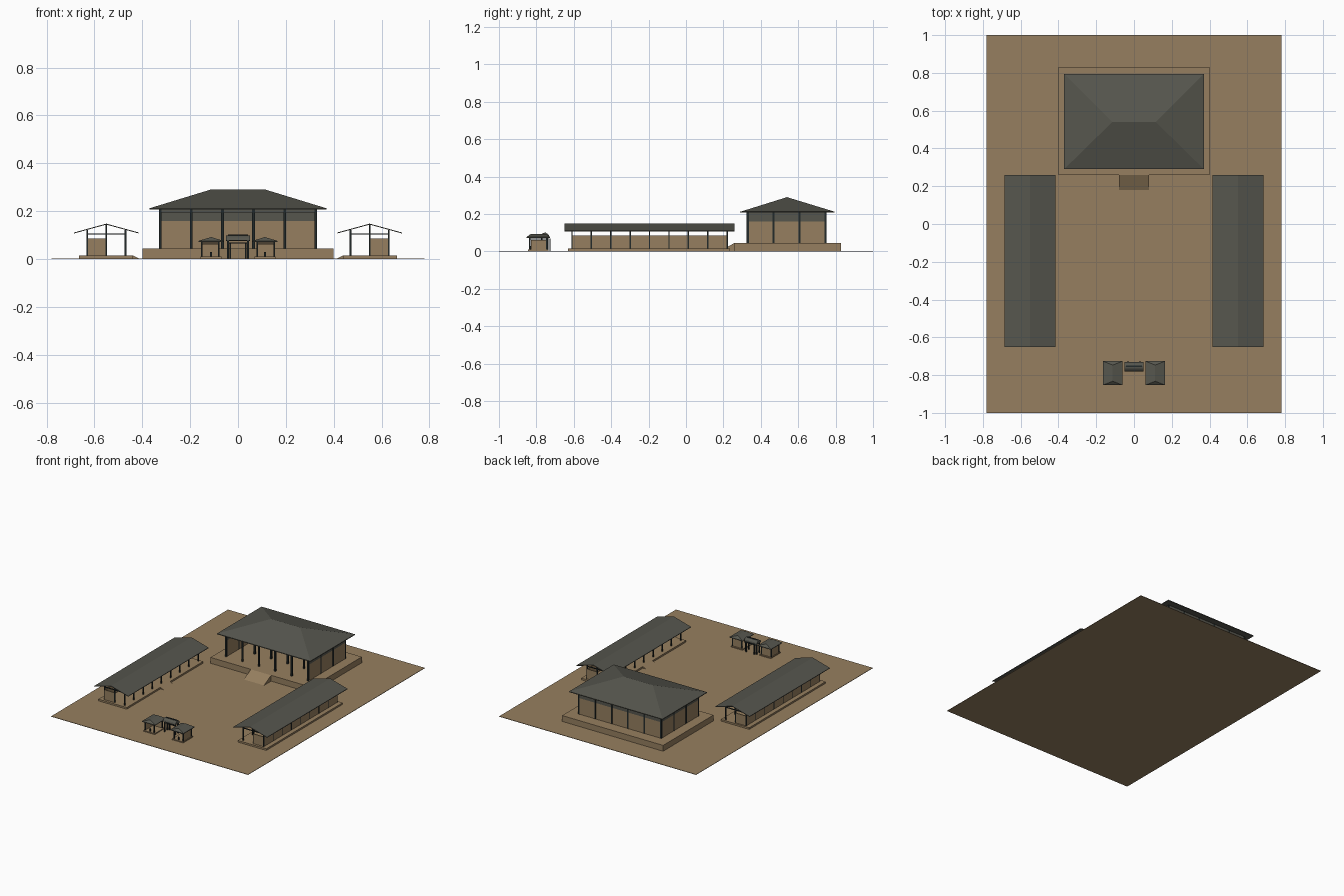
import bpy, bmesh

if "Cube" in bpy.data.objects:
    bpy.data.objects.remove(bpy.data.objects["Cube"])


def material(name, rgb):
    m = bpy.data.materials.new(name)
    m.diffuse_color = (*rgb, 1)
    m.use_nodes = True
    m.node_tree.nodes["Principled BSDF"].inputs["Base Color"].default_value = m.diffuse_color
    return m


TAN = material("tan earth", (0.305, 0.212, 0.115))
SLATE = material("grey tile", (0.093, 0.093, 0.076))
DARK = material("dark timber", (0.016, 0.023, 0.023))


def finish(name, bm, mat):
    bmesh.ops.recalc_face_normals(bm, faces=bm.faces)
    me = bpy.data.meshes.new(name)
    bm.to_mesh(me)
    bm.free()
    me.materials.append(mat)
    ob = bpy.data.objects.new(name, me)
    bpy.context.collection.objects.link(ob)
    return ob


def add_box(bm, x0, x1, y0, y1, z0, z1):
    v = [bm.verts.new((x, y, z)) for z in (z0, z1)
         for x, y in ((x0, y0), (x1, y0), (x1, y1), (x0, y1))]
    for f in ((0, 1, 2, 3), (4, 5, 6, 7), (0, 1, 5, 4), (1, 2, 6, 5), (2, 3, 7, 6), (3, 0, 4, 7)):
        bm.faces.new([v[i] for i in f])


def boxes(name, items, mat):
    bm = bmesh.new()
    for b in items:
        add_box(bm, *b)
    return finish(name, bm, mat)


def post(x, y, z0, z1, r):
    return (x - r, x + r, y - r, y + r, z0, z1)


def prism(name, tri, axis, a, b, mat):
    """Extrude a profile along x or y from a to b."""
    bm = bmesh.new()
    ends = []
    for t in (a, b):
        ends.append([bm.verts.new((t, p, z) if axis == 'x' else (p, t, z)) for p, z in tri])
    n = len(tri)
    for e in ends:
        bm.faces.new(e)
    for i in range(n):
        j = (i + 1) % n
        bm.faces.new((ends[0][i], ends[0][j], ends[1][j], ends[1][i]))
    return finish(name, bm, mat)


def hip_roof(name, x0, x1, y0, y1, z0, z1, ridge, t):
    """Hipped roof with an eave edge of height t; ridge gives its two end points."""
    bm = bmesh.new()
    c = ((x0, y0), (x1, y0), (x1, y1), (x0, y1))
    lo = [bm.verts.new((x, y, z0)) for x, y in c]
    up = [bm.verts.new((x, y, z0 + t)) for x, y in c]
    p, q = [bm.verts.new((x, y, z1)) for x, y in ridge]
    bm.faces.new(lo)
    for i in range(4):
        j = (i + 1) % 4
        bm.faces.new((lo[i], lo[j], up[j], up[i]))
    if ridge[0][1] == ridge[1][1]:      # ridge along x
        faces = ((up[0], up[1], q, p), (up[1], up[2], q), (up[2], up[3], p, q), (up[3], up[0], p))
    else:                               # ridge along y
        faces = ((up[0], up[1], p), (up[1], up[2], q, p), (up[2], up[3], q), (up[3], up[0], p, q))
    for f in faces:
        bm.faces.new(f)
    return finish(name, bm, SLATE)


# Courtyard ground
boxes("ground", [(-0.78, 0.78, -1, 1, 0, 0.003)], TAN)

# Main hall: terrace, ramp, three walls with an open front
boxes("hall_terrace", [(-0.4, 0.4, 0.26, 0.83, 0.003, 0.045)], TAN)
prism("hall_ramp", [(0.18, 0.003), (0.26, 0.003), (0.26, 0.045)], 'x', -0.08, 0.08, TAN)
HX, HY0, HY1 = 0.325, 0.33, 0.745
T = 0.004


def hall_walls(z0, z1):
    return [(-HX - T, -HX + T, HY0, HY1, z0, z1), (HX - T, HX + T, HY0, HY1, z0, z1),
            (-HX + T, HX - T, HY1 - T, HY1 + T, z0, z1)]


boxes("hall_walls", hall_walls(0.045, 0.16), TAN)
boxes("hall_frieze", hall_walls(0.16, 0.21)
      + [(-HX + T, HX - T, HY0 - T, HY0 + T, 0.195, 0.21)], SLATE)
cols = []
for i in range(6):
    for j in range(4):
        inner = 0 < i < 5
        if inner and j == 2:
            continue
        cols.append(post(-HX + 0.13 * i, HY0 + (HY1 - HY0) / 3 * j, 0.045, 0.21, 0.0055))
boxes("hall_columns", cols, DARK)
hip_roof("hall_roof", -0.37, 0.37, 0.29, 0.795, 0.207, 0.29, ((-0.115, 0.54), (0.115, 0.54)), 0.005)

# Two long side halls, mirrored
for s, side in ((-1, "left"), (1, "right")):
    def sbox(x0, x1, *r):
        return (min(s * x0, s * x1), max(s * x0, s * x1), *r)
    boxes(side + "_base", [sbox(0.44, 0.665, -0.63, 0.235, 0.003, 0.015)], TAN)
    prism(side + "_ramp", [(s * 0.415, 0.003), (s * 0.44, 0.003), (s * 0.44, 0.015)],
          'y', -0.25, -0.14, TAN)
    boxes(side + "_walls", [sbox(0.627, 0.633, -0.61, 0.22, 0.015, 0.085),
                            sbox(0.55, 0.627, -0.613, -0.607, 0.015, 0.085),
                            sbox(0.55, 0.627, 0.217, 0.223, 0.015, 0.085)], TAN)
    parts = []
    for i in range(9):
        y = -0.61 + 0.10375 * i
        for x, top in ((0.47, 0.122), (0.55, 0.145), (0.63, 0.122)):
            if x == 0.55 and 0 < i < 8 and i % 2:
                continue
            parts.append(post(s * x, y, 0.015, top, 0.0035))
        parts.append(sbox(0.47, 0.63, y - 0.003, y + 0.003, 0.102, 0.107))
    parts += [sbox(x - 0.003, x + 0.003, -0.61, 0.22, 0.108, 0.114) for x in (0.47, 0.63)]
    boxes(side + "_frame", parts, DARK)
    prism(side + "_roof", [(s * 0.415, 0.107), (s * 0.55, 0.144), (s * 0.685, 0.107),
                           (s * 0.685, 0.111), (s * 0.55, 0.148), (s * 0.415, 0.111)],
          'y', -0.65, 0.26, SLATE)

    # Gate pavilions
    boxes(side + "_lodge_base", [sbox(0.068, 0.157, -0.845, -0.735, 0.003, 0.01)], TAN)
    boxes(side + "_lodge_walls", [sbox(0.149, 0.153, -0.83, -0.745, 0.01, 0.062),
                                  sbox(0.08, 0.149, -0.747, -0.743, 0.01, 0.062)], TAN)
    lodge = [post(s * x, y, 0.01, 0.074, 0.0035) for x in (0.08, 0.152) for y in (-0.835, -0.745)]
    lodge += [sbox(0.08, 0.152, y - 0.002, y + 0.002, 0.064, 0.069) for y in (-0.835, -0.745)]
    lodge += [sbox(x - 0.002, x + 0.002, -0.835, -0.745, 0.064, 0.069) for x in (0.08, 0.152)]
    lodge.append(sbox(0.108, 0.118, -0.835, -0.829, 0.01, 0.03))
    boxes(side + "_lodge_frame", lodge, DARK)
    xa, xb = sorted((s * 0.06, s * 0.165))
    hip_roof(side + "_lodge_roof", xa, xb, -0.853, -0.726, 0.072, 0.092,
             ((s * 0.1125, -0.832), (s * 0.1125, -0.747)), 0.004)

# Central gateway with a rounded canopy
gate = [post(x, y, 0.003, 0.085, 0.004) for x in (-0.042, 0.042) for y in (-0.77, -0.738)]
gate += [(-0.042, 0.042, -0.773, -0.767, 0.064, 0.07), (-0.042, 0.042, -0.741, -0.735, 0.064, 0.07)]
gate += [post(x, -0.728, 0.003, 0.07, 0.003) for x in (-0.032, 0.032)]
boxes("gate_frame", gate, DARK)
prism("gate_roof", [(-0.78, 0.078), (-0.775, 0.09), (-0.765, 0.097), (-0.752, 0.099),
                    (-0.74, 0.095), (-0.732, 0.087), (-0.73, 0.076)], 'x', -0.05, 0.05, SLATE)
boxes("gate_ridge", [(-0.042, 0.042, -0.757, -0.749, 0.097, 0.102)], DARK)
